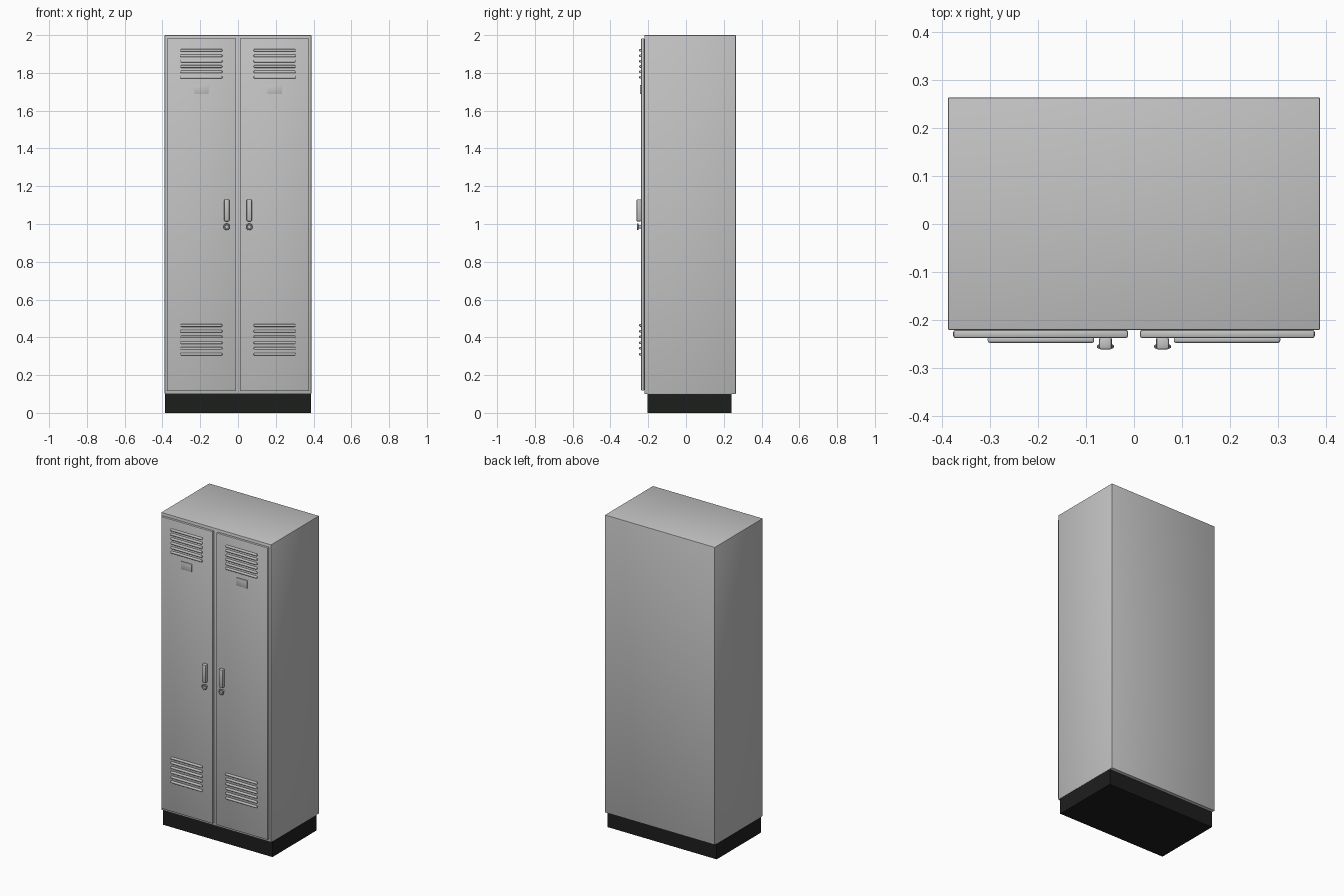
import bpy, math

if "Cube" in bpy.data.objects:
    bpy.data.objects.remove(bpy.data.objects["Cube"])


def material(name, rgb):
    m = bpy.data.materials.new(name)
    m.diffuse_color = (*rgb, 1)
    m.use_nodes = True
    m.node_tree.nodes["Principled BSDF"].inputs["Base Color"].default_value = m.diffuse_color
    return m


GREY = material("grey_steel", (0.55, 0.55, 0.55))
BLACK = material("black_plinth", (0.012, 0.013, 0.012))


def finish(ob, name, mat, bevel=0.0, segments=2):
    ob.name = name
    ob.data.materials.append(mat)
    if bevel:
        mod = ob.modifiers.new("bevel", 'BEVEL')
        mod.width = bevel
        mod.segments = segments
        bpy.ops.object.modifier_apply(modifier=mod.name)
    bpy.ops.object.shade_smooth_by_angle(angle=math.radians(35))
    return ob


def box(name, x, y, z, mat=GREY, bevel=0.0, segments=2):
    """Box given by its (min, max) range on each axis."""
    bpy.ops.mesh.primitive_cube_add(size=1, location=[(a + b) / 2 for a, b in (x, y, z)])
    ob = bpy.context.object
    ob.scale = [b - a for a, b in (x, y, z)]
    bpy.ops.object.transform_apply(location=False, rotation=False, scale=True)
    return finish(ob, name, mat, bevel, segments)


# Cabinet and recessed plinth
box("cabinet_body", (-0.388, 0.388), (-0.221, 0.264), (0.1, 2.0), bevel=0.003)
box("plinth", (-0.386, 0.386), (-0.204, 0.242), (0.0, 0.102), BLACK)

DOOR_FRONT = -0.238
for side, s in (("left", -1), ("right", 1)):
    def span(a, b):
        return tuple(sorted((s * a, s * b)))

    # Door panel
    box(side + "_door", span(0.0125, 0.377), (DOOR_FRONT, -0.2205), (0.118, 1.983), bevel=0.005)

    # Upper and lower rows of louvres
    for row, low, high in (("upper", 1.777, 1.919), ("lower", 0.311, 0.463)):
        for i in range(6):
            z = low + (high - low) * i / 5
            box(f"{side}_{row}_louvre_{i + 1}", span(0.083, 0.305),
                (-0.248, DOOR_FRONT + 0.004), (z - 0.007, z + 0.007), bevel=0.005, segments=3)

    # Name plate
    box(side + "_name_plate", span(0.157, 0.233), (-0.243, DOOR_FRONT + 0.002), (1.687, 1.737), bevel=0.001)

    # Pull handle
    box(side + "_handle", span(0.046, 0.073), (-0.262, DOOR_FRONT + 0.002), (1.014, 1.13), bevel=0.005)

    # Lock: ring around a small barrel
    bpy.ops.mesh.primitive_torus_add(major_radius=0.0135, minor_radius=0.0045, major_segments=32,
                                     minor_segments=10, location=(s * 0.0595, -0.2555, 0.985),
                                     rotation=(math.pi / 2, 0, 0))
    finish(bpy.context.object, side + "_lock_ring", GREY)
    bpy.ops.mesh.primitive_cylinder_add(vertices=24, radius=0.01, depth=0.019,
                                        location=(s * 0.0595, -0.246, 0.985),
                                        rotation=(math.pi / 2, 0, 0))
    finish(bpy.context.object, side + "_lock_barrel", GREY)
